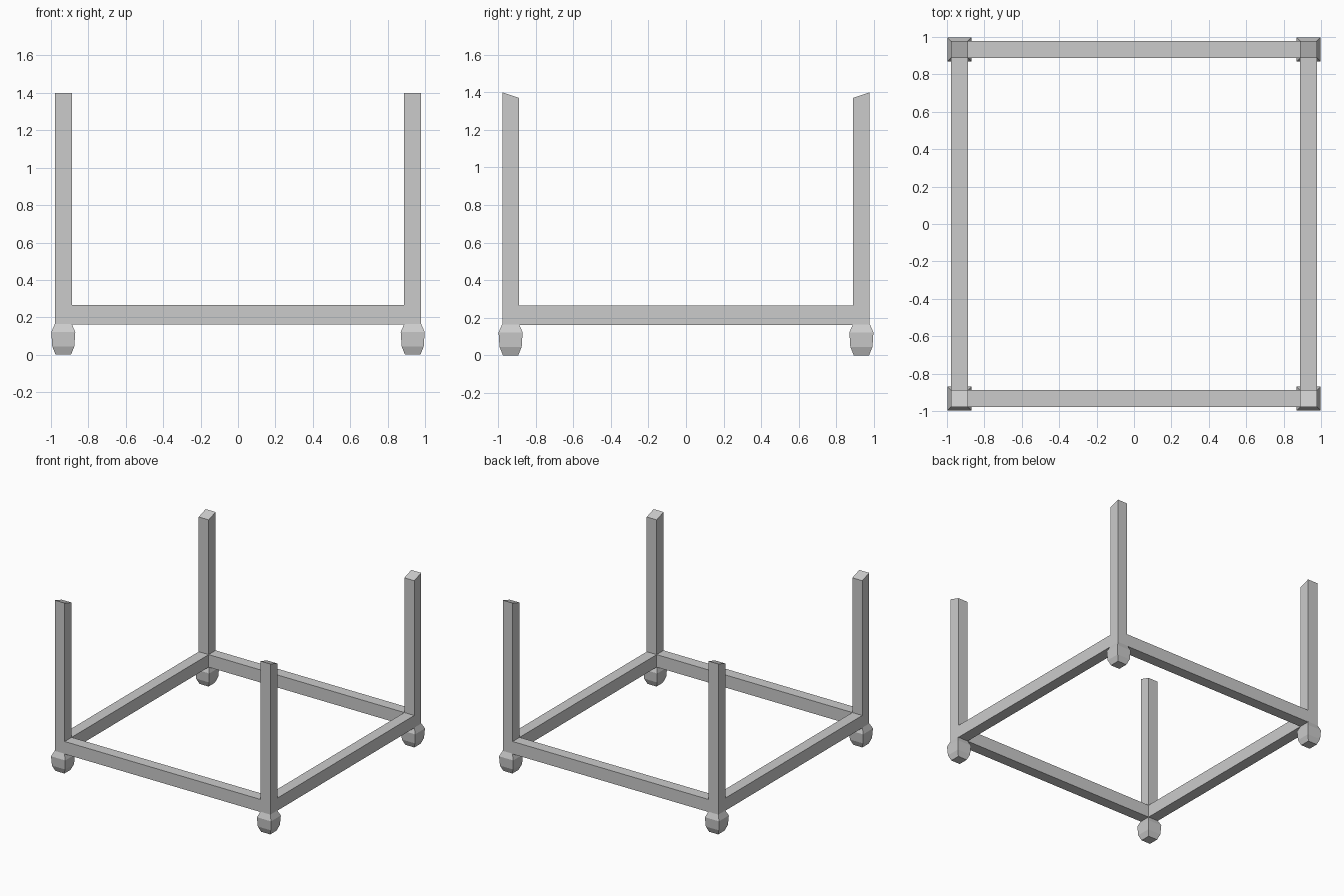
import bpy, bmesh

if "Cube" in bpy.data.objects:
    bpy.data.objects.remove(bpy.data.objects["Cube"])

IN, OUT = 0.888, 0.978          # inner and outer sides of the square bars
Z0, Z1 = 0.162, 0.265           # underside and top of the base rails
TOP, TOP_IN = 1.40, 1.37        # sloped post tops
C = 0.934                       # centre of each corner


def finish(bm, name):
    bmesh.ops.recalc_face_normals(bm, faces=bm.faces)
    mesh = bpy.data.meshes.new(name)
    bm.to_mesh(mesh)
    bm.free()
    obj = bpy.data.objects.new(name, mesh)
    bpy.context.collection.objects.link(obj)
    return obj


# Base ring of rails with the four posts drawn up from its corners
bm = bmesh.new()
steps = [-OUT, -IN, IN, OUT]
grid = [[bm.verts.new((x, y, Z0)) for y in steps] for x in steps]
for i in range(3):
    for j in range(3):
        if (i, j) != (1, 1):
            bm.faces.new((grid[i][j], grid[i + 1][j], grid[i + 1][j + 1], grid[i][j + 1]))
ring = bmesh.ops.extrude_face_region(bm, geom=bm.faces[:], use_keep_orig=True)["geom"]
for v in [g for g in ring if isinstance(g, bmesh.types.BMVert)]:
    v.co.z = Z1
corners = [f for f in ring if isinstance(f, bmesh.types.BMFace)
           and min(map(abs, f.calc_center_median()[:2])) > 0.5]
for f in bmesh.ops.extrude_discrete_faces(bm, faces=corners)["faces"]:
    for v in f.verts:
        v.co.z = TOP if abs(v.co.y) > C else TOP_IN
# Open the corner undersides where the feet attach
under = [f for f in bm.faces if all(abs(v.co.z - Z0) < 1e-5 for v in f.verts)
         and min(map(abs, f.calc_center_median()[:2])) > 0.5]
bmesh.ops.delete(bm, geom=under, context='FACES_ONLY')
finish(bm, "post_and_rail_frame")


# Chamfered block feet: (half width, height) profile
PROFILE = [(0.045, Z0 + 0.003), (0.064, 0.122), (0.059, 0.045), (0.041, 0.0)]


def foot(name, cx, cy):
    bm = bmesh.new()
    loops = [[bm.verts.new((cx + sx * r, cy + sy * r, z))
              for sx, sy in ((-1, -1), (1, -1), (1, 1), (-1, 1))] for r, z in PROFILE]
    for a, b in zip(loops, loops[1:]):
        for k in range(4):
            n = (k + 1) % 4
            bm.faces.new((a[k], a[n], b[n], b[k]))
    bm.faces.new(loops[-1])
    finish(bm, name)


for sx, side in ((-1, "left"), (1, "right")):
    for sy, end in ((-1, "front"), (1, "back")):
        foot(f"{end}_{side}_foot", sx * C, sy * C)
